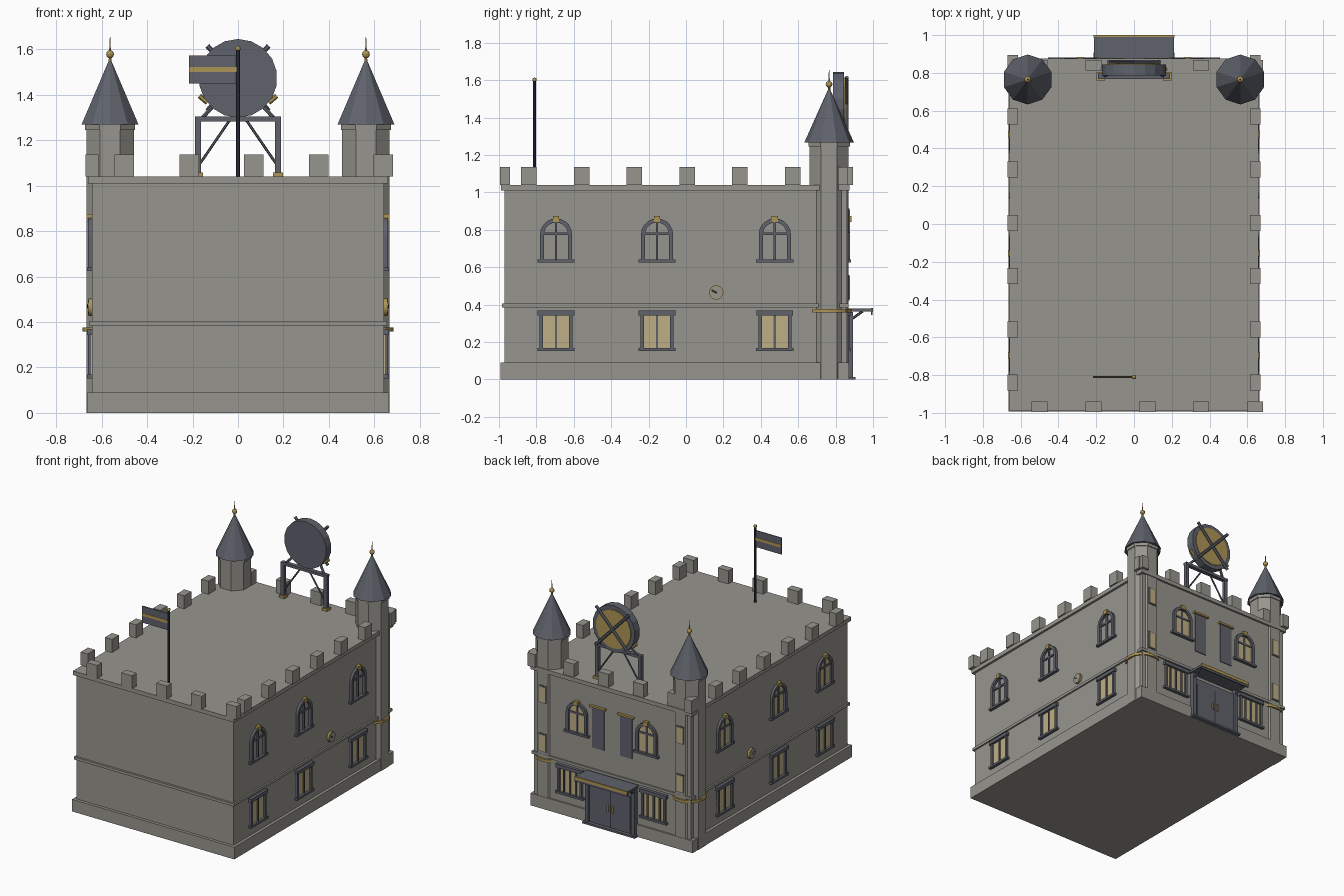
import bpy, bmesh, math
from mathutils import Matrix, Vector

if "Cube" in bpy.data.objects:
    bpy.data.objects.remove(bpy.data.objects["Cube"])

def mat(name, rgb):
    m = bpy.data.materials.new(name)
    m.diffuse_color = (*rgb, 1)
    m.use_nodes = True
    m.node_tree.nodes["Principled BSDF"].inputs["Base Color"].default_value = m.diffuse_color
    return m

STONE = mat("stone", (0.31, 0.30, 0.27))
SLATE = mat("slate", (0.115, 0.122, 0.15))
DARK = mat("dark_iron", (0.035, 0.038, 0.05))
GOLD = mat("gold", (0.42, 0.30, 0.09))
GLASS = mat("lit_glass", (0.52, 0.43, 0.24))

I = Matrix.Identity(4)
def face_frame(origin, u, d):
    """Local x runs along the wall, local y points outward."""
    m = Matrix((u, d, (0, 0, 1))).transposed().to_4x4()
    m.translation = origin
    return m
RIGHT = face_frame((0.643, 0, 0), (0, 1, 0), (1, 0, 0))
LEFT = face_frame((-0.643, 0, 0), (0, 1, 0), (-1, 0, 0))
BACK = face_frame((0, 0.86, 0), (1, 0, 0), (0, 1, 0))

def finish(name, bm, m, M=I):
    bm.transform(M)
    bmesh.ops.recalc_face_normals(bm, faces=bm.faces)
    me = bpy.data.meshes.new(name)
    bm.to_mesh(me)
    bm.free()
    me.materials.append(m)
    ob = bpy.data.objects.new(name, me)
    bpy.context.collection.objects.link(ob)
    return ob

def box(name, x0, x1, y0, y1, z0, z1, m, M=I):
    bm = bmesh.new()
    bmesh.ops.create_cube(bm, size=1)
    for v in bm.verts:
        v.co = ((x0 + x1) / 2 + v.co.x * (x1 - x0), (y0 + y1) / 2 + v.co.y * (y1 - y0),
                (z0 + z1) / 2 + v.co.z * (z1 - z0))
    return finish(name, bm, m, M)

def rod(name, p, q, r, m, sides=8, r2=None, turn=0.0, M=I):
    p, q = Vector(p), Vector(q)
    bm = bmesh.new()
    bmesh.ops.create_cone(bm, cap_ends=True, segments=sides, radius1=r,
                          radius2=r if r2 is None else r2, depth=(q - p).length)
    rot = (q - p).to_track_quat('Z', 'Y').to_matrix().to_4x4()
    bm.transform(Matrix.Translation((p + q) / 2) @ rot @ Matrix.Rotation(turn, 4, 'Z'))
    return finish(name, bm, m, M)

def ball(name, c, r, m):
    bm = bmesh.new()
    bmesh.ops.create_uvsphere(bm, u_segments=10, v_segments=6, radius=r)
    return finish(name, bm, m, Matrix.Translation(c))

def arch(u, r, z0, zs, n=10):
    arc = [(u - r * math.cos(math.pi * i / n), zs + r * math.sin(math.pi * i / n)) for i in range(n + 1)]
    return [(u - r, z0)] + arc + [(u + r, z0)]

def panel(name, pts, d0, d1, m, M):
    bm = bmesh.new()
    f = bm.faces.new([bm.verts.new((u, d0, z)) for u, z in pts])
    ext = bmesh.ops.extrude_face_region(bm, geom=[f])["geom"]
    bmesh.ops.translate(bm, vec=(0, d1 - d0, 0), verts=[g for g in ext if isinstance(g, bmesh.types.BMVert)])
    return finish(name, bm, m, M)

def arch_band(name, outer, inner, d0, d1, m, M):
    bm = bmesh.new()
    rows = [[bm.verts.new(c) for c in ((o[0], d0, o[1]), (o[0], d1, o[1]), (i[0], d1, i[1]), (i[0], d0, i[1]))]
            for o, i in zip(outer, inner)]
    for a, b in zip(rows, rows[1:]):
        for k in range(4):
            bm.faces.new((a[k], a[(k + 1) % 4], b[(k + 1) % 4], b[k]))
    bm.faces.new(rows[0])
    bm.faces.new(rows[-1])
    return finish(name, bm, m, M)

def arched_window(u, M, lit):
    if lit:
        panel("arched_glass", arch(u, 0.07, 0.64, 0.775), 0, 0.004, GLASS, M)
    arch_band("arched_frame", arch(u, 0.086, 0.635, 0.775), arch(u, 0.064, 0.635, 0.775), 0, 0.018, SLATE, M)
    box("arched_mullion", u - 0.006, u + 0.006, 0, 0.010, 0.64, 0.842, SLATE, M)
    box("arched_transom", u - 0.07, u + 0.07, 0, 0.010, 0.772, 0.786, SLATE, M)
    box("arched_sill", u - 0.1, u + 0.1, 0, 0.022, 0.624, 0.64, SLATE, M)
    box("keystone", u - 0.017, u + 0.017, 0, 0.024, 0.843, 0.874, GOLD, M)

def square_window(u, M, hw, bars):
    box("window_glass", u - hw, u + hw, 0, 0.004, 0.16, 0.36, GLASS, M)
    for s in (-1, 1):
        c = u + s * (hw - 0.009)
        box("window_jamb", c - 0.009, c + 0.009, 0, 0.016, 0.16, 0.36, SLATE, M)
    for i in range(bars):
        c = u + hw * (2 * (i + 1) / (bars + 1) - 1)
        box("window_bar", c - 0.006, c + 0.006, 0, 0.012, 0.16, 0.36, SLATE, M)
    box("window_lintel", u - hw - 0.01, u + hw + 0.01, 0, 0.022, 0.342, 0.368, SLATE, M)
    box("window_sill", u - hw - 0.012, u + hw + 0.012, 0, 0.022, 0.152, 0.168, SLATE, M)

# Main block with plinth, belt and cornice
box("walls", -0.643, 0.643, -0.97, 0.86, 0, 1.03, STONE)
box("plinth", -0.664, 0.664, -0.992, 0.872, 0, 0.09, STONE)
box("belt_course", -0.655, 0.655, -0.985, 0.87, 0.385, 0.405, STONE)
box("cornice", -0.66, 0.66, -0.988, 0.875, 1.01, 1.04, STONE)

# Battlements
for i in range(5):
    x = -0.5 + 0.285 * i
    box("front_merlon", x - 0.043, x + 0.043, -0.995, -0.94, 1.04, 1.137, STONE)
    box("back_merlon", x - 0.043, x + 0.043, 0.812, 0.867, 1.04, 1.137, STONE)
for s in (-1, 1):
    for i in range(7):
        y = -0.84 + 0.282 * i
        box("side_merlon", s * 0.642 - 0.029, s * 0.642 + 0.029, y - 0.042, y + 0.042, 1.04, 1.137, STONE)

# Corner towers
for s in (-1, 1):
    x, y = s * 0.563, 0.765
    rod("tower_shaft", (x, y, 0), (x, y, 1.25), 0.113, STONE, 8, turn=math.pi / 8)
    rod("tower_collar", (x, y, 1.245), (x, y, 1.27), 0.12, STONE, 8, turn=math.pi / 8)
    rod("tower_roof", (x, y, 1.268), (x, y, 1.545), 0.132, SLATE, 10, 0.008)
    rod("tower_band", (x, y, 0.357), (x, y, 0.376), 0.121, GOLD, 16)
    ball("finial_ball", (x, y, 1.578), 0.018, GOLD)
    rod("finial_spike", (x, y, 1.53), (x, y, 1.655), 0.008, GOLD, 6, 0.001)
    for z0, z1 in ((0.43, 0.55), (0.79, 0.905)):
        box("tower_slit_frame", x - 0.034, x + 0.034, 0.86, 0.873, z0 - 0.008, z1 + 0.008, SLATE)
        box("tower_slit", x - 0.027, x + 0.027, 0.86, 0.877, z0, z1, GLASS)

# Side windows and round plaques
for M, lit in ((RIGHT, False), (LEFT, True)):
    for u in (-0.695, -0.155, 0.475):
        arched_window(u, M, lit)
        square_window(u, M, 0.088, 1)
    rod("plaque_rim", (0.162, 0, 0.465), (0.162, 0.015, 0.465), 0.038, GOLD, 20, M=M)
    rod("plaque_face", (0.162, 0, 0.465), (0.162, 0.017, 0.465), 0.033, STONE, 20, M=M)
    rod("plaque_hand", (0.138, 0.017, 0.477), (0.165, 0.017, 0.463), 0.004, SLATE, 6, M=M)

# Back windows and banners
for s in (-1, 1):
    arched_window(s * 0.285, BACK, True)
    square_window(s * 0.343, BACK, 0.1, 3)
    box("banner", s * 0.115 - 0.05, s * 0.115 + 0.05, 0, 0.006, 0.56, 0.86, SLATE, BACK)
    box("banner_rod", s * 0.115 - 0.065, s * 0.115 + 0.065, 0, 0.018, 0.86, 0.874, GOLD, BACK)

# Entrance with canopy
box("door_step", -0.215, 0.215, 0.86, 0.907, 0, 0.014, SLATE)
box("door_surround", -0.2, 0.2, 0.86, 0.878, 0.01, 0.33, SLATE)
for s in (-1, 1):
    box("door_leaf", s * 0.083 - 0.078, s * 0.083 + 0.078, 0.87, 0.883, 0.015, 0.285, SLATE)
    box("door_post", s * 0.19 - 0.014, s * 0.19 + 0.014, 0.86, 0.893, 0.01, 0.36, SLATE)
    box("door_handle", s * 0.02 - 0.005, s * 0.02 + 0.005, 0.88, 0.892, 0.13, 0.18, GOLD)
    rod("canopy_bracket", (s * 0.19, 0.875, 0.315), (s * 0.19, 0.945, 0.365), 0.007, SLATE, 6)
box("door_gap", -0.004, 0.004, 0.87, 0.884, 0.015, 0.285, DARK)
box("canopy", -0.213, 0.213, 0.86, 0.992, 0.362, 0.378, SLATE)
box("canopy_lip", -0.215, 0.215, 0.988, 0.996, 0.345, 0.382, SLATE)
box("canopy_trim", -0.215, 0.215, 0.99, 1.0, 0.36, 0.383, GOLD)

# Round sign on its stand
C = Vector((0, 0, 1.472))
rod("sign_drum", (0, 0.787, C.z), (0, 0.845, C.z), 0.173, SLATE, 18)
rod("sign_face", (0, 0.84, C.z), (0, 0.85, C.z), 0.143, GOLD, 18)
for s in (-1, 1):
    a = Vector((s * 0.135, 0.86, C.z + 0.143))
    b = Vector((-s * 0.135, 0.86, C.z - 0.143))
    rod("sign_cross_bar", a, b, 0.011, SLATE, 6)
    rod("sign_clamp", (s * 0.135, 0.82, 1.365), (s * 0.17, 0.82, 1.395), 0.011, GOLD, 6)
    rod("sign_strut", (s * 0.155, 0.785, 1.3), (s * 0.105, 0.81, 1.355), 0.009, SLATE, 6)
    box("stand_post", s * 0.176 - 0.013, s * 0.176 + 0.013, 0.77, 0.796, 1.04, 1.29, SLATE)
    box("stand_foot", s * 0.176 - 0.022, s * 0.176 + 0.022, 0.76, 0.806, 1.04, 1.058, GOLD)
    rod("stand_brace", (s * 0.165, 0.783, 1.1), (s * 0.035, 0.783, 1.29), 0.006, SLATE, 6)
box("stand_beam", -0.19, 0.19, 0.768, 0.798, 1.283, 1.303, SLATE)

# Flag and pole
rod("flag_pole", (0, -0.81, 1.03), (0, -0.81, 1.6), 0.009, DARK, 8)
ball("flag_pole_ball", (0, -0.81, 1.602), 0.012, GOLD)
box("flag", -0.216, 0, -0.813, -0.807, 1.45, 1.573, SLATE)
box("flag_stripe", -0.216, 0, -0.815, -0.805, 1.5, 1.522, GOLD)
